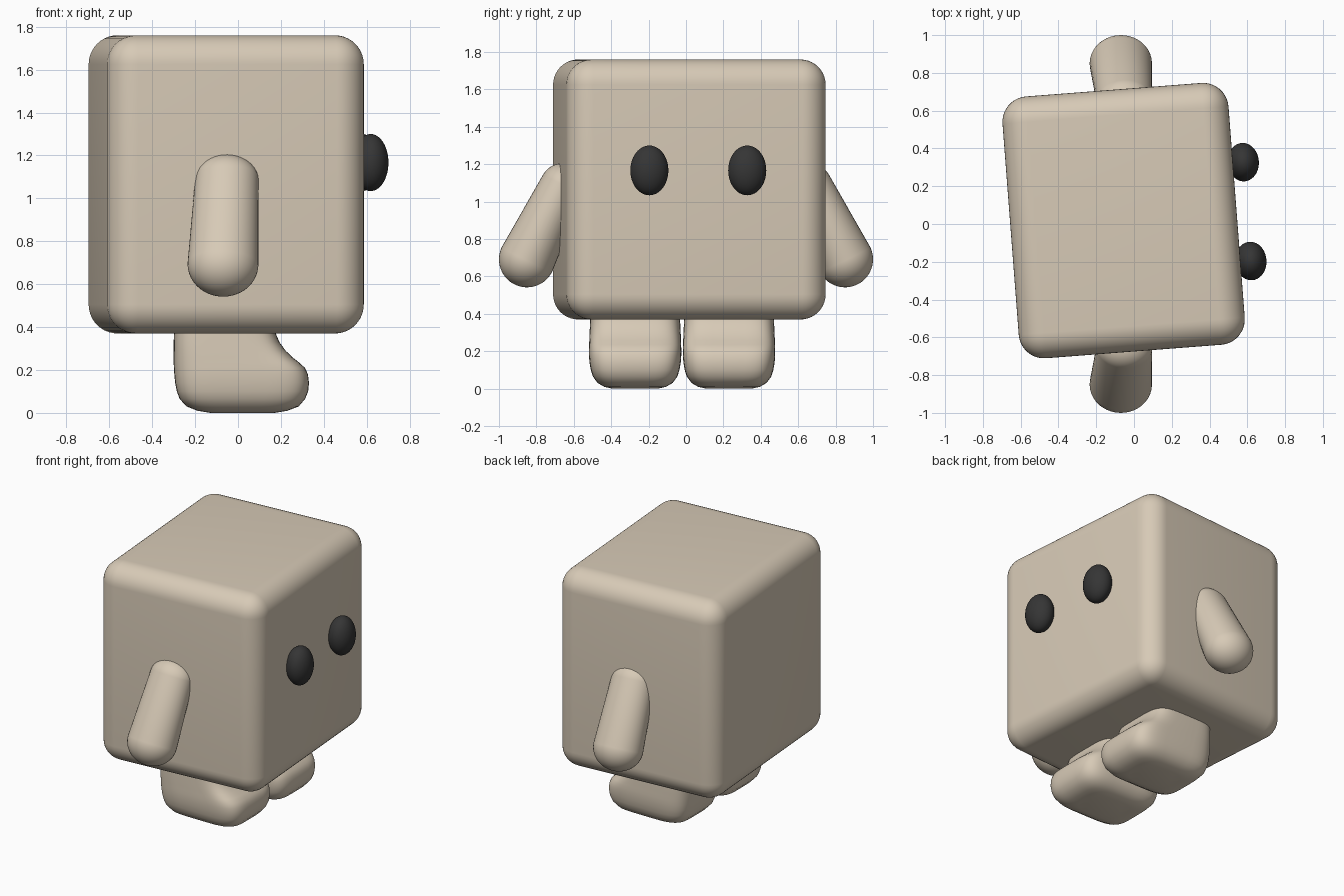
import bpy, bmesh, math
from mathutils import Vector, Matrix

if "Cube" in bpy.data.objects:
    bpy.data.objects.remove(bpy.data.objects["Cube"])

TURN = Matrix.Rotation(math.radians(4.4), 4, 'Z')   # body is turned slightly
CENTRE = Vector((-0.055, 0.018, 1.065))


def material(name, rgb):
    m = bpy.data.materials.new(name)
    m.diffuse_color = (*rgb, 1)
    m.use_nodes = True
    m.node_tree.nodes["Principled BSDF"].inputs["Base Color"].default_value = m.diffuse_color
    return m


TAN = material("warm tan", (0.68, 0.59, 0.47))
DARK = material("charcoal", (0.036, 0.036, 0.036))


def make(name, bm, mat):
    bmesh.ops.recalc_face_normals(bm, faces=bm.faces)
    for f in bm.faces:
        f.smooth = True
    me = bpy.data.meshes.new(name)
    bm.to_mesh(me)
    bm.free()
    me.materials.append(mat)
    ob = bpy.data.objects.new(name, me)
    bpy.context.collection.objects.link(ob)
    return ob


# Body: rounded box
bm = bmesh.new()
bmesh.ops.create_cube(bm, size=1)
bmesh.ops.scale(bm, vec=(1.2, 1.39, 1.39), verts=bm.verts)
bmesh.ops.bevel(bm, geom=bm.edges[:], offset=0.135, segments=10,
                profile=0.5, affect='EDGES')
bmesh.ops.transform(bm, matrix=Matrix.Translation(CENTRE) @ TURN, verts=bm.verts)
make("body", bm, TAN)

# Eyes: ellipsoids half sunk in the +x face
for name, y in (("eye_left", 0.26), ("eye_right", -0.265)):
    bm = bmesh.new()
    bmesh.ops.create_uvsphere(bm, u_segments=40, v_segments=24, radius=1)
    place = Matrix.Translation(CENTRE) @ TURN @ Matrix.Translation((0.655, y, 0.102))
    bmesh.ops.transform(bm, matrix=place @ Matrix.Diagonal((0.083, 0.102, 0.133, 1)),
                        verts=bm.verts)
    make(name, bm, DARK)

# Arms: tapered capsules leaning outwards
for name, s in (("arm_left", 1), ("arm_right", -1)):
    bm = bmesh.new()
    bmesh.ops.create_uvsphere(bm, u_segments=40, v_segments=32, radius=1)
    low = Vector((-0.07, s * 0.85, 0.692))
    high = Vector((-0.052, s * 0.66, 1.085))
    axis = (high - low).normalized()
    side = axis.cross(Vector((1, 0, 0))).normalized()
    front = side.cross(axis)
    for v in bm.verts:
        a, b, c = v.co
        top = c > 0.001
        wide, thick, tall = (0.148, 0.12, 0.12) if top else (0.165, 0.15, 0.15)
        v.co = (high if top else low) + front * a * wide + side * b * thick + axis * c * tall
    make(name, bm, TAN)

# Feet: stacked rounded-rectangle rings (z, heel x, toe x, half width)
LEVELS = [(0.002, -0.13, 0.17, 0.12), (0.01, -0.19, 0.23, 0.165),
          (0.03, -0.24, 0.283, 0.2), (0.065, -0.272, 0.313, 0.226),
          (0.10, -0.285, 0.327, 0.237), (0.14, -0.293, 0.331, 0.244),
          (0.18, -0.297, 0.326, 0.247), (0.21, -0.299, 0.312, 0.247),
          (0.235, -0.3, 0.285, 0.246), (0.26, -0.3, 0.253, 0.245),
          (0.29, -0.3, 0.222, 0.244), (0.33, -0.3, 0.193, 0.242),
          (0.38, -0.298, 0.172, 0.24), (0.45, -0.295, 0.165, 0.235)]
N = 64


def rounded(t):
    return math.copysign(abs(t) ** 0.45, t)


for name, y0 in (("foot_left", 0.23), ("foot_right", -0.272)):
    bm = bmesh.new()
    rings = []
    for z, x0, x1, hw in LEVELS:
        ring = []
        for i in range(N):
            t = 2 * math.pi * i / N
            ring.append(bm.verts.new(((x0 + x1) / 2 + (x1 - x0) / 2 * rounded(math.cos(t)),
                                      y0 + hw * rounded(math.sin(t)), z)))
        rings.append(ring)
    for lo, hi in zip(rings, rings[1:]):
        for i in range(N):
            j = (i + 1) % N
            bm.faces.new((lo[i], lo[j], hi[j], hi[i]))
    bm.faces.new(rings[0])
    bm.faces.new(rings[-1])
    bmesh.ops.translate(bm, vec=(0, 0, -0.002), verts=rings[0])
    make(name, bm, TAN)
